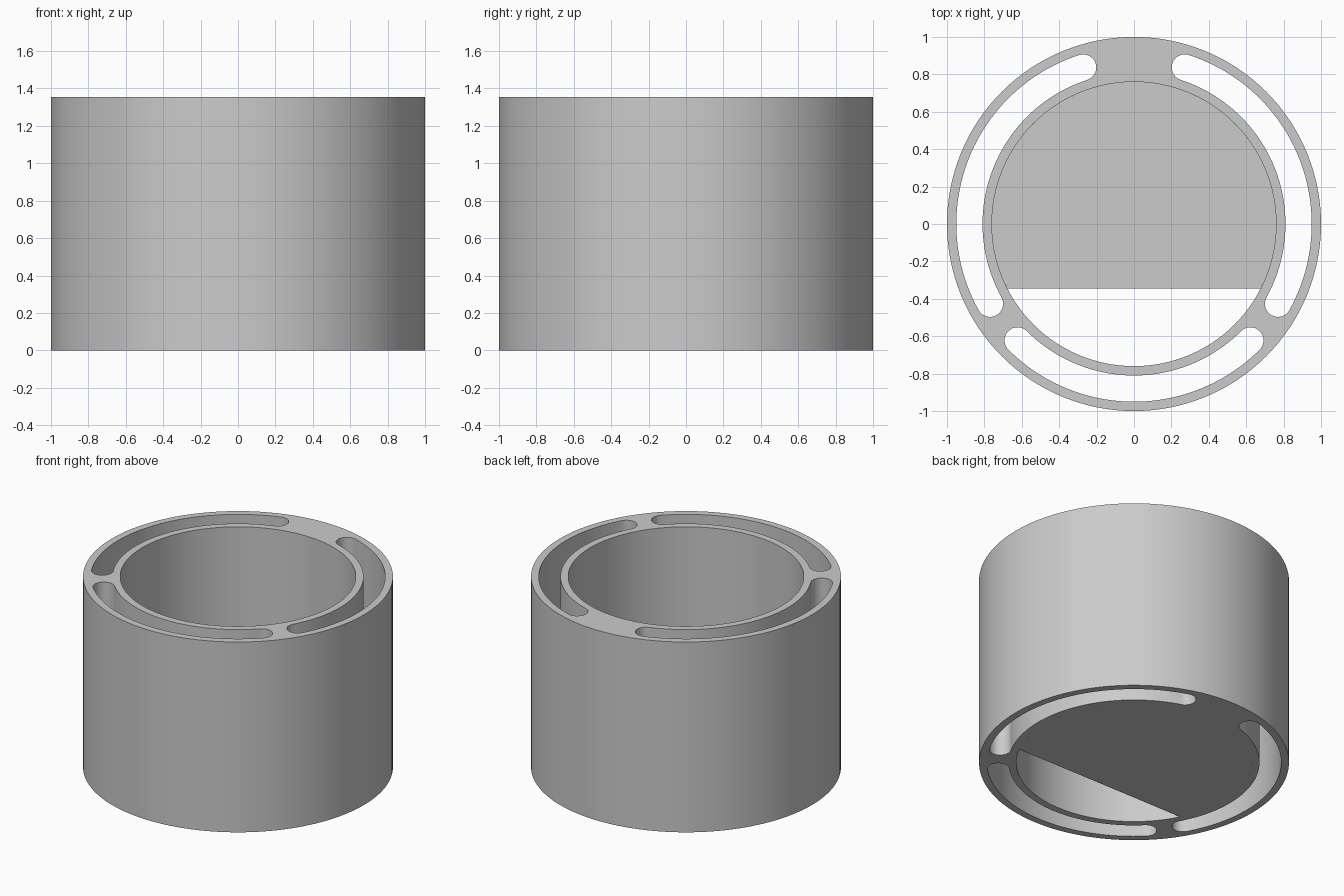
import bpy, bmesh
from math import sin, cos, radians, asin, degrees

HEIGHT = 1.355
OUTER, BORE = 1.0, 0.76
SLOT_MID, SLOT_HALF = 0.88, 0.07
FLOOR_TOP, FLOOR_EDGE = 0.05, -0.345

cube = bpy.data.objects.get("Cube")
if cube:
    bpy.data.objects.remove(cube, do_unlink=True)

grey = bpy.data.materials.new("plain_grey")
grey.use_nodes = True
colour = (0.6, 0.6, 0.6, 1)
grey.diffuse_color = colour
grey.node_tree.nodes["Principled BSDF"].inputs["Base Color"].default_value = colour


def arc(radius, start, end, steps, centre=(0, 0)):
    """Points along an arc, angles in degrees."""
    angles = [radians(start + (end - start) * i / steps) for i in range(steps + 1)]
    return [(centre[0] + radius * cos(a), centre[1] + radius * sin(a)) for a in angles]


def prism(name, outline, bottom, top):
    """Extrude a closed outline upward."""
    bm = bmesh.new()
    face = bm.faces.new([bm.verts.new((x, y, bottom)) for x, y in outline])
    moved = bmesh.ops.extrude_face_region(bm, geom=[face], use_keep_orig=True)["geom"]
    verts = [v for v in moved if isinstance(v, bmesh.types.BMVert)]
    bmesh.ops.translate(bm, verts=verts, vec=(0, 0, top - bottom))
    bmesh.ops.recalc_face_normals(bm, faces=bm.faces)
    mesh = bpy.data.meshes.new(name)
    bm.to_mesh(mesh)
    bm.free()
    mesh.materials.append(grey)
    obj = bpy.data.objects.new(name, mesh)
    bpy.context.collection.objects.link(obj)
    return obj


def slot_outline(start, end):
    """Curved slot with round ends."""
    first = (SLOT_MID * cos(radians(start)), SLOT_MID * sin(radians(start)))
    last = (SLOT_MID * cos(radians(end)), SLOT_MID * sin(radians(end)))
    return (arc(SLOT_MID + SLOT_HALF, start, end, 48)
            + arc(SLOT_HALF, end, end + 180, 16, last)[1:-1]
            + arc(SLOT_MID - SLOT_HALF, end, start, 48)
            + arc(SLOT_HALF, start + 180, start + 360, 16, first)[1:-1])


def activate(obj):
    bpy.ops.object.select_all(action='DESELECT')
    obj.select_set(True)
    bpy.context.view_layer.objects.active = obj


# Double wall: a cylinder with a bore and three curved through slots
wall = prism("double_wall", arc(OUTER, 0, 360, 128)[:-1], 0, HEIGHT)
cutters = [prism("bore_cutter", arc(BORE, 0, 360, 128)[:-1], -0.1, HEIGHT + 0.1)]
for start, end in ((-29, 72), (108, 209), (225, 315)):
    cutters.append(prism("slot_cutter", slot_outline(start, end), -0.1, HEIGHT + 0.1))
activate(wall)
for cutter in cutters:
    cutter.hide_render = True
    mod = wall.modifiers.new("cut", 'BOOLEAN')
    mod.operation = 'DIFFERENCE'
    mod.solver = 'EXACT'
    mod.object = cutter
    bpy.ops.object.modifier_apply(modifier=mod.name)
    bpy.data.objects.remove(cutter, do_unlink=True)

# Floor: a disc with a straight front edge, leaving an opening
edge = degrees(asin(FLOOR_EDGE / BORE))
floor = prism("floor", arc(BORE, edge, 180 - edge, 84), 0, FLOOR_TOP)

for obj in (wall, floor):
    activate(obj)
    bpy.ops.object.shade_smooth_by_angle(angle=radians(30))
